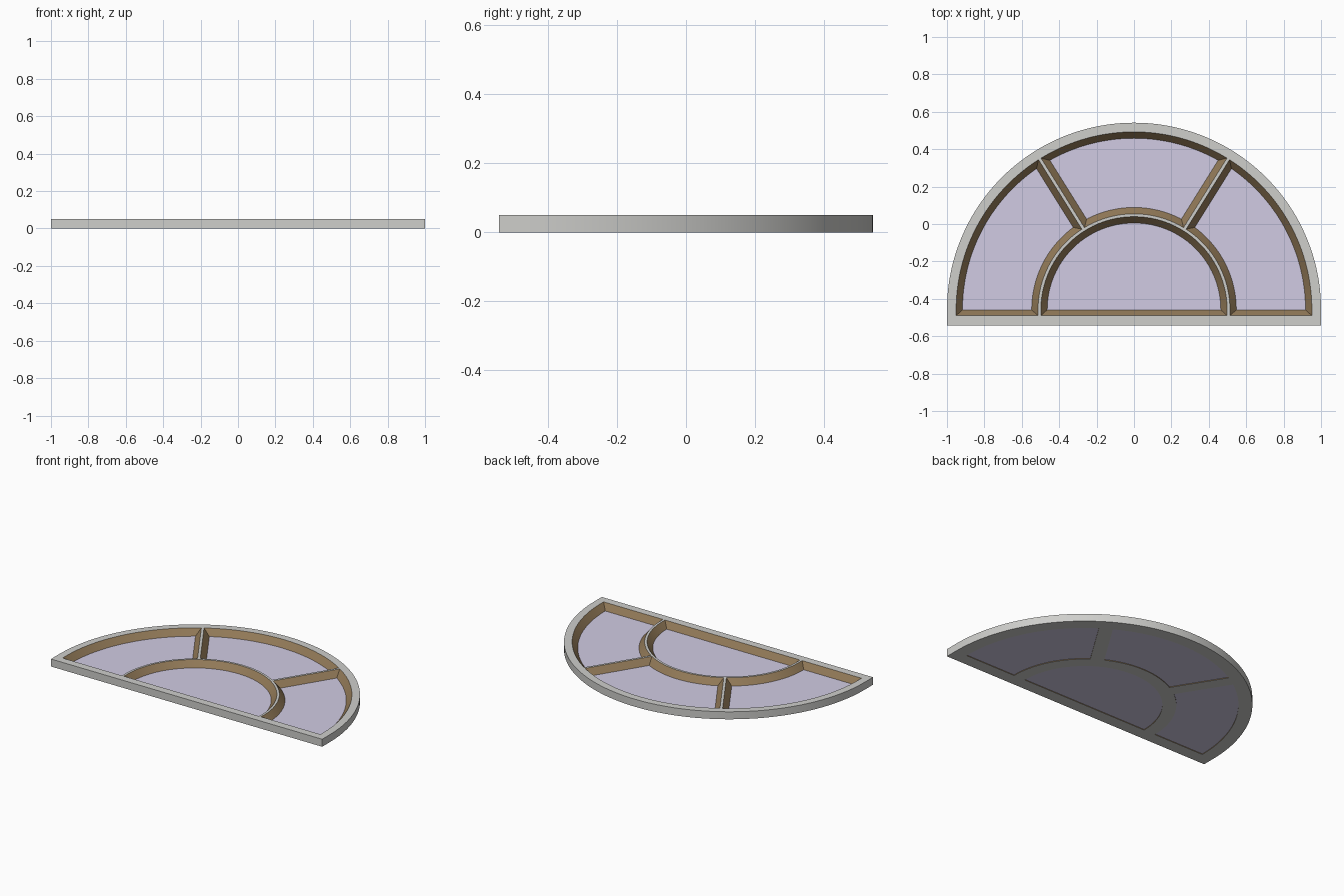
import bpy, bmesh, math

if "Cube" in bpy.data.objects:
    bpy.data.objects.remove(bpy.data.objects["Cube"])

CY = -0.4585           # centre of all arcs
H = 0.05               # frame thickness
Z_GLASS = 0.010        # top of the glass
BEVEL = 0.034          # width of the sloped moulding
SPOKE = math.radians(58)
N = 48


def material(name, rgb):
    m = bpy.data.materials.new(name)
    m.diffuse_color = (*rgb, 1)
    m.use_nodes = True
    m.node_tree.nodes["Principled BSDF"].inputs["Base Color"].default_value = m.diffuse_color
    return m


grey = material("pale grey paint", (0.62, 0.62, 0.60))
brown = material("brown moulding", (0.29, 0.195, 0.098))
lavender = material("lavender glass", (0.64, 0.60, 0.77))


def arc(r, a0, a1, n=N):
    return [(r * math.cos(a0 + (a1 - a0) * i / n),
             CY + r * math.sin(a0 + (a1 - a0) * i / n)) for i in range(n + 1)]


# Pane outlines, inset by d from the top edge of the moulding
def rail(d):
    return -0.49 + 0.9 * d


def fan_pane(d):
    r = 0.498 - d
    return [(r, rail(d))] + arc(r, 0, math.pi) + [(-r, rail(d))]


def right_pane(d):
    R, r, h = 0.951 - d, 0.513 + d, 0.008 + d
    return ([(R, rail(d))] + arc(R, 0, SPOKE - math.asin(h / R))
            + arc(r, SPOKE - math.asin(h / r), 0) + [(r, rail(d))])


def left_pane(d):
    return [(-x, y) for x, y in reversed(right_pane(d))]


def top_pane(d):
    R, r, h = 0.951 - d, 0.513 + d, 0.008 + d
    a, b = SPOKE + math.asin(h / R), SPOKE + math.asin(h / r)
    return arc(R, a, math.pi - a) + arc(r, math.pi - b, b)


panes = {"fan": fan_pane, "right": right_pane, "left": left_pane, "top": top_pane}


def ring(bm, pts, z):
    vs = [bm.verts.new((x, y, z)) for x, y in pts]
    es = [bm.edges.new((vs[i - 1], vs[i])) for i in range(len(vs))]
    return vs, es


def wall(bm, a, b, mat):
    for i in range(len(a)):
        f = bm.faces.new((a[i - 1], a[i], b[i], b[i - 1]))
        f.material_index = mat


def finish(bm, name, mats):
    bmesh.ops.recalc_face_normals(bm, faces=bm.faces[:])
    me = bpy.data.meshes.new(name)
    bm.to_mesh(me)
    bm.free()
    for m in mats:
        me.materials.append(m)
    ob = bpy.data.objects.new(name, me)
    bpy.context.collection.objects.link(ob)
    bpy.context.view_layer.objects.active = ob
    ob.select_set(True)
    bpy.ops.object.shade_smooth_by_angle(angle=math.radians(25))
    ob.select_set(False)
    return ob


# Window frame: outer wall, flat grey faces, brown sloped openings
bm = bmesh.new()
outline = [(1, -0.5415)] + arc(1, 0, math.pi, 2 * N) + [(-1, -0.5415)]
top_v, top_e = ring(bm, outline, H)
bot_v, bot_e = ring(bm, outline, 0)
wall(bm, top_v, bot_v, 0)
for pane in panes.values():
    tv, te = ring(bm, pane(0), H)
    mv, _ = ring(bm, pane(BEVEL), Z_GLASS)
    bv, be = ring(bm, pane(BEVEL), 0)
    wall(bm, tv, mv, 1)
    wall(bm, mv, bv, 1)
    top_e += te
    bot_e += be
for edges, nz in ((top_e, 1), (bot_e, -1)):
    bmesh.ops.triangle_fill(bm, use_beauty=True, use_dissolve=False,
                            edges=edges, normal=(0, 0, nz))
finish(bm, "window_frame", [grey, brown])

# Glass panes
for name, pane in panes.items():
    bm = bmesh.new()
    a, ae = ring(bm, pane(BEVEL), Z_GLASS)
    b, be = ring(bm, pane(BEVEL), 0.004)
    wall(bm, a, b, 0)
    for edges in (ae, be):
        bmesh.ops.triangle_fill(bm, use_beauty=True, edges=edges, normal=(0, 0, 1))
    finish(bm, name + "_glass", [lavender])
